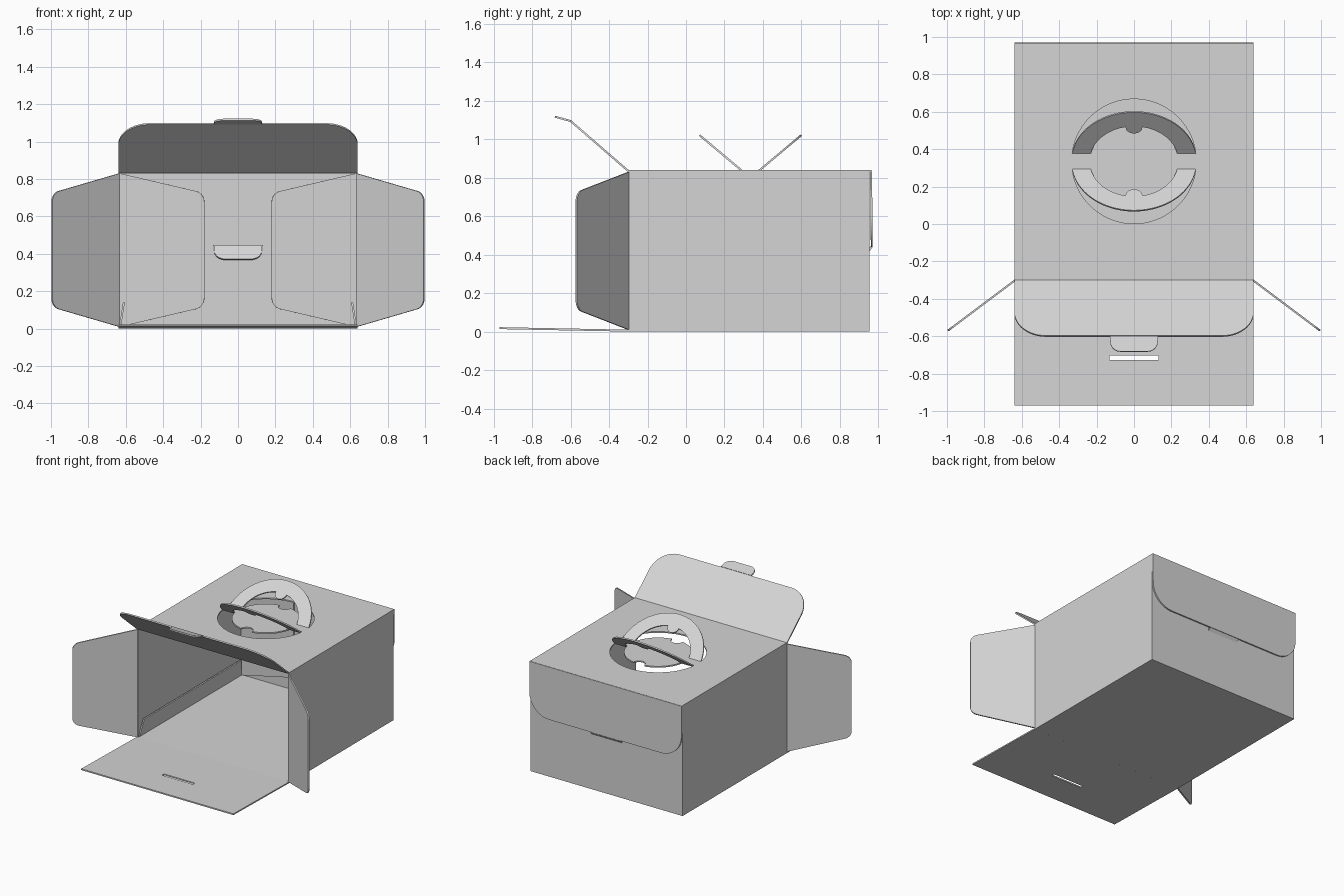
import bpy, bmesh, math
from mathutils import Vector, Matrix

if "Cube" in bpy.data.objects:
    bpy.data.objects.remove(bpy.data.objects["Cube"])

T = 0.01                                   # card thickness
W, YF, YB, H = 0.64, -0.30, 0.965, 0.84    # half width, front, back, height
ZT, ZB = H - T / 2, T / 2                  # mid planes of top and bottom

card = bpy.data.materials.new("grey card")
card.diffuse_color = (0.66, 0.66, 0.66, 1)
card.use_nodes = True
card.node_tree.nodes["Principled BSDF"].inputs["Base Color"].default_value = card.diffuse_color


def rounded(points, steps=12):
    """Outline from (x, y, corner radius) points."""
    out, n = [], len(points)
    for i, (x, y, r) in enumerate(points):
        p = Vector((x, y))
        if not r:
            out.append(p)
            continue
        a = (Vector(points[i - 1][:2]) - p).normalized()
        b = (Vector(points[(i + 1) % n][:2]) - p).normalized()
        half = a.angle(b) / 2
        c = p + (a + b).normalized() * r / math.sin(half)
        s, e = p + a * r / math.tan(half) - c, p + b * r / math.tan(half) - c
        a0 = math.atan2(s.y, s.x)
        d = (math.atan2(e.y, e.x) - a0 + math.pi) % (2 * math.pi) - math.pi
        for k in range(steps + 1):
            t = a0 + d * k / steps
            out.append(c + r * Vector((math.cos(t), math.sin(t))))
    return out


def rect(x0, y0, x1, y1):
    return [(x0, y0), (x1, y0), (x1, y1), (x0, y1)]


def sheet(name, outline, origin, u, v, holes=()):
    """Thin card panel: 2D outline (with holes) laid along axes u and v."""
    cu = bpy.data.curves.new(name, 'CURVE')
    cu.dimensions, cu.fill_mode, cu.extrude = '2D', 'BOTH', T / 2
    for loop in [outline, *holes]:
        sp = cu.splines.new('POLY')
        sp.points.add(len(loop) - 1)
        for pt, co in zip(sp.points, loop):
            pt.co = (co[0], co[1], 0, 1)
        sp.use_cyclic_u = True
    tmp = bpy.data.objects.new(name + "_outline", cu)
    bpy.context.collection.objects.link(tmp)
    dg = bpy.context.evaluated_depsgraph_get()
    me = bpy.data.meshes.new_from_object(tmp.evaluated_get(dg))
    bpy.data.objects.remove(tmp)
    bm = bmesh.new()
    bm.from_mesh(me)
    bmesh.ops.remove_doubles(bm, verts=bm.verts, dist=1e-5)
    bmesh.ops.recalc_face_normals(bm, faces=bm.faces)
    for f in bm.faces:
        f.smooth = False
    u, v = Vector(u).normalized(), Vector(v).normalized()
    m = Matrix((u, v, u.cross(v))).transposed().to_4x4()
    bm.transform(Matrix.Translation(origin) @ m)
    bm.to_mesh(me)
    bm.free()
    me.materials.clear()
    me.materials.append(card)
    ob = bpy.data.objects.new(name, me)
    bpy.context.collection.objects.link(ob)
    return ob


X, Y, Z = (1, 0, 0), (0, 1, 0), (0, 0, 1)

# Handle half ring, hinged on local y = 0, with a small finger notch bump
RO, RI, RN, OFF, CY = 0.333, 0.235, 0.045, 0.0425, 0.335


def arc(r, cy, a0, a1, n):
    return [(r * math.cos(a0 + (a1 - a0) * k / n), cy + r * math.sin(a0 + (a1 - a0) * k / n))
            for k in range(n + 1)]


ao, ai, an = math.asin(OFF / RO), math.asin(OFF / RI), math.asin(RN / RI)
up = math.pi / 2
ring = (arc(RO, -OFF, ao, math.pi - ao, 48)
        + arc(RI, -OFF, math.pi - ai, up + an, 20)
        + arc(RN, RI * math.cos(an) - OFF, math.pi, 2 * math.pi, 12)
        + arc(RI, -OFF, up - an, ai, 20))
tilt = math.radians(40)
for name, s in (("rear_handle", 1), ("front_handle", -1)):
    sheet(name, ring, (0, CY + s * OFF, ZT), (s, 0, 0),
          (0, s * math.cos(tilt), math.sin(tilt)))

# Box shell
sheet("top_panel", rect(-W, YF, W, YB), (0, 0, ZT), X, Y,
      [[(s * x, CY + s * (OFF + y)) for x, y in ring] for s in (1, -1)])
sheet("floor", rect(-W, YF, W, YB - T), (0, 0, ZB), X, Y)
sheet("back_panel", rect(-W, 0, W, H - T), (0, YB - 1.5 * T, 0), X, Z,
      [rect(-0.13, 0.42, 0.13, 0.445)])
sheet("front_panel", rect(-W, 0, W, 0.67), (0, YF, ZB), (-1, 0, 0), (0, -0.67, 0.013),
      [rect(-0.13, 0.402, 0.13, 0.427)])

# Lid flaps with locking tabs: front one open, rear one tucked into the back
lid = rounded([(-W, 0, 0), (W, 0, 0), (W, 0.397, 0.17), (-W, 0.397, 0.17)])
tab = rounded([(-0.127, 0, 0), (0.127, 0, 0), (0.127, 0.085, 0.055), (-0.127, 0.085, 0.055)])
sheet("front_lid_flap", lid, (0, YF, ZT), X, (0, -0.30, 0.26))
sheet("front_lid_tab", tab, (0, -0.60, 1.095), X, (0, -0.08, 0.022))
sheet("rear_lid_flap", lid, (0, YB - 0.003, H - 0.002), X, (0, 0.004, -0.4))
sheet("rear_lid_tab", tab, (0, YB, 0.442), X, (0, -0.045, -0.07))

# Sides, dust flaps and glue strips, mirrored left and right
dust = rounded([(0, 0.01, 0), (0.45, 0.115, 0.06), (0.45, 0.725, 0.06), (0, 0.83, 0)])
strip = [(YF + 0.01, 0), (YB - 0.03, 0), (YB - 0.06, 0.13), (YF + 0.04, 0.13)]
for side, s in (("left", -1), ("right", 1)):
    x = s * (W - T / 2)
    sheet(side + "_wall", rect(YF, 0, YB - T, H - T / 2), (x, 0, 0), Y, Z)
    sheet(side + "_front_dust_flap", dust, (x, YF, 0), (s * 0.36, -0.27, 0), Z)
    sheet(side + "_rear_dust_flap", dust, (s * (W - T), YB - 2.5 * T, 0), (-s * 0.45, -0.012, 0), Z)
    sheet(side + "_glue_strip", strip, (s * 0.63, 0, 0.012), Y, (-s * 0.02, 0, 0.13))
